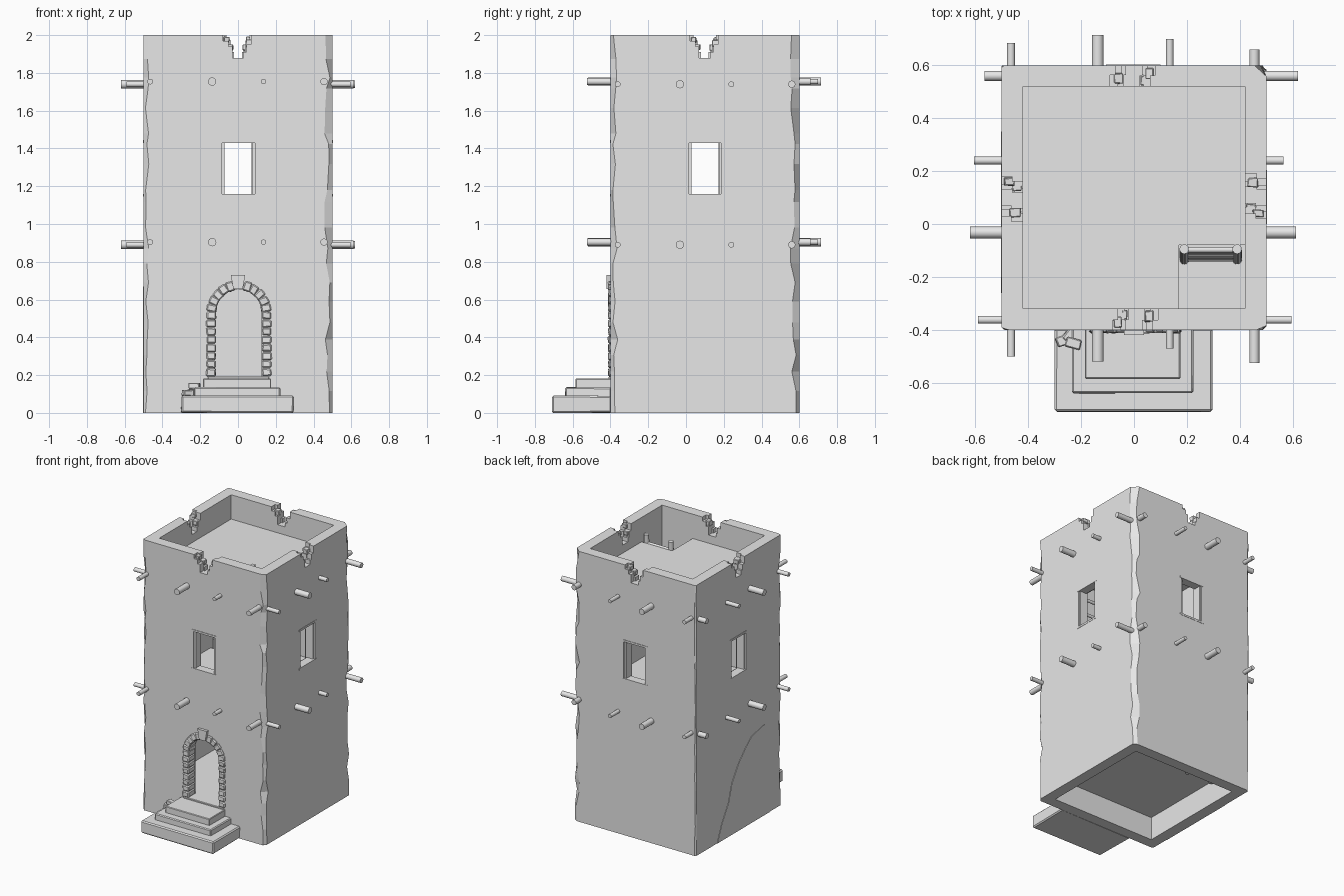
import bpy, bmesh, math, random
from mathutils import Matrix, Vector

random.seed(4)
if "Cube" in bpy.data.objects:
    bpy.data.objects.remove(bpy.data.objects["Cube"], do_unlink=True)

stone = bpy.data.materials.new("pale_stone")
stone.use_nodes = True
stone.diffuse_color = (0.8, 0.8, 0.8, 1)
stone.node_tree.nodes["Principled BSDF"].inputs["Base Color"].default_value = (0.8, 0.8, 0.8, 1)


def finish(name, bm, smooth=False):
    bmesh.ops.recalc_face_normals(bm, faces=bm.faces)
    mesh = bpy.data.meshes.new(name)
    bm.to_mesh(mesh)
    bm.free()
    mesh.materials.append(stone)
    if smooth:
        mesh.shade_smooth()
        mesh.set_sharp_from_angle(angle=math.radians(40))
    obj = bpy.data.objects.new(name, mesh)
    bpy.context.scene.collection.objects.link(obj)
    return obj


def add_box(bm, lo, hi, matrix=Matrix(), bevel=0, jitter=0):
    lo, hi = Vector(lo), Vector(hi)
    part = bmesh.new()
    bmesh.ops.create_cube(part, size=1, matrix=Matrix.Translation((lo + hi) / 2) @ Matrix.Diagonal((*(hi - lo), 1)))
    for v in part.verts:
        v.co += Vector([random.uniform(-jitter, jitter) for _ in range(3)])
    if bevel:
        bmesh.ops.bevel(part, geom=part.edges[:], offset=bevel, segments=1, affect='EDGES')
    part.transform(matrix)
    temp = bpy.data.meshes.new("temp")
    part.to_mesh(temp)
    part.free()
    bm.from_mesh(temp)
    bpy.data.meshes.remove(temp)


def add_prism(bm, points, y0, y1, matrix=Matrix()):
    front = [bm.verts.new(matrix @ Vector((x, y0, z))) for x, z in points]
    back = [bm.verts.new(matrix @ Vector((x, y1, z))) for x, z in points]
    bm.faces.new(front)
    bm.faces.new(back[::-1])
    for i in range(len(points)):
        j = (i + 1) % len(points)
        bm.faces.new((front[i], back[i], back[j], front[j]))


def add_rod(bm, a, b, radius):
    a, b = Vector(a), Vector(b)
    turn = (b - a).to_track_quat('Z', 'Y').to_matrix().to_4x4()
    bmesh.ops.create_cone(bm, cap_ends=True, segments=16, radius1=radius, radius2=radius,
                          depth=(b - a).length, matrix=Matrix.Translation((a + b) / 2) @ turn)


def cut(obj, bm):
    cutter = finish("cutter", bm)
    cutter.hide_render = True
    mod = obj.modifiers.new("cut", 'BOOLEAN')
    mod.operation, mod.solver, mod.object = 'DIFFERENCE', 'EXACT', cutter
    bpy.context.view_layer.update()
    result = bpy.data.meshes.new_from_object(obj.evaluated_get(bpy.context.evaluated_depsgraph_get()))
    obj.modifiers.clear()
    obj.data = result
    bpy.data.objects.remove(cutter, do_unlink=True)


# Each wall in turn: front, left, back, right, with the wall face at local y = -0.5
centre = Matrix.Translation((0, 0.1, 0))
walls = [centre @ Matrix.Rotation(math.radians(a), 4, 'Z') for a in (0, 90, 180, 270)]

# Tower body with irregularly worn vertical corners
bm = bmesh.new()
wear = [0.02, 0.03, 0.035, 0.008]
rings = []
levels = 20
for k in range(levels + 1):
    z = 2 * k / levels
    if 0 < k < levels:
        z += random.uniform(-0.03, 0.03)
    ring = []
    for (sx, sy), w in zip(((-1, -1), (1, -1), (1, 1), (-1, 1)), wear):
        a, b = [w * random.uniform(0.4, 1.4) for _ in range(2)]
        pair = [(sx * 0.5, 0.1 + sy * (0.5 - a), z), (sx * (0.5 - b), 0.1 + sy * 0.5, z)]
        ring += [bm.verts.new(p) for p in (pair if sx == sy else pair[::-1])]
    rings.append(ring)
for r0, r1 in zip(rings, rings[1:]):
    for i in range(8):
        j = (i + 1) % 8
        bm.faces.new((r0[i], r0[j], r1[j], r1[i]))
bm.faces.new(rings[0])
bm.faces.new(rings[-1])
tower = finish("tower_walls", bm)

# Hollow interior
bm = bmesh.new()
add_box(bm, (-0.42, -0.32, -0.1), (0.42, 0.52, 2.1))
cut(tower, bm)

# Window openings
for lo, hi in (((-0.085, -0.6, 1.145), (0.09, 0.8, 1.445)), ((-0.7, 0.015, 1.145), (0.7, 0.185, 1.445))):
    bm = bmesh.new()
    add_box(bm, lo, hi)
    cut(tower, bm)

# Arched doorway
bm = bmesh.new()
arc = [(0.125 * math.cos(t * math.pi / 14), 0.53 + 0.125 * math.sin(t * math.pi / 14)) for t in range(15)]
add_prism(bm, [(0.125, 0.185)] + arc + [(-0.125, 0.185)], -0.5, -0.3)
cut(tower, bm)

# Broken notches in the parapet, stepped differently on the outer and inner half
left = [(-0.08, 2.1), (-0.08, 1.97), (-0.05, 1.97), (-0.05, 1.94), (-0.03, 1.94), (-0.03, 1.88)]
right = [(0.03, 1.88), (0.03, 1.91), (0.045, 1.91), (0.045, 1.95), (0.07, 1.95), (0.07, 2.1)]
outer = left + right
inner = [(0.01 - x, z) for x, z in outer]
for y0, y1, shape in ((-0.55, -0.462, outer), (-0.4625, -0.38, inner)):
    bm = bmesh.new()
    for m in walls:
        add_prism(bm, shape, y0, y1, m)
    cut(tower, bm)

# Loose bricks in the notches
bm = bmesh.new()
for m in walls:
    add_box(bm, (-0.075, -0.49, 1.96), (-0.045, -0.45, 1.99), m, 0.003, 0.003)
    add_box(bm, (0.04, -0.47, 1.94), (0.075, -0.43, 1.975), m, 0.003, 0.003)
    add_box(bm, (-0.045, -0.46, 1.92), (-0.025, -0.425, 1.95), m, 0.003, 0.002)
finish("notch_bricks", bm)

# Window frames: lintel, sill and jambs
bm = bmesh.new()
for m in walls:
    for z in (1.145, 1.43):
        add_box(bm, (-0.1, -0.502, z), (0.105, -0.44, z + 0.014), m)
    for x in (-0.088, 0.076):
        add_box(bm, (x, -0.49, 1.15), (x + 0.016, -0.43, 1.44), m)
finish("window_frames", bm)

# Cracked plaster patch on one side wall
bm = bmesh.new()
crack = [(-0.25, 0), (-0.2, 0.12), (-0.12, 0.25), (-0.08, 0.38), (0, 0.5), (0.08, 0.58), (0.15, 0.64),
         (0.3, 0.67), (0.33, 0.55), (0.31, 0.4), (0.35, 0.3), (0.33, 0.15), (0.36, 0)]
add_prism(bm, crack, -0.503, -0.499, walls[3])
finish("plaster_patch", bm)

# Doorway stones: two piers, an arch and a keystone
bm = bmesh.new()
for side in (-1, 1):
    for k in range(8):
        z = 0.195 + k * 0.043
        x = 0.005 + side * 0.147
        add_box(bm, (x - 0.025, -0.412, z), (x + 0.025, -0.33, z + 0.04), bevel=0.006, jitter=0.003)
    for k in range(5):
        turn = Matrix.Rotation(side * math.radians(80 - k * 15.5), 4, 'Y')
        add_box(bm, (-0.02, -0.412, 0.12), (0.02, -0.33, 0.17),
                Matrix.Translation((0.005, 0, 0.53)) @ turn, 0.006, 0.003)
add_prism(bm, [(-0.025, 0.655), (0.025, 0.655), (0.038, 0.73), (-0.038, 0.73)], -0.42, -0.33)
finish("door_stones", bm)

# Front steps, threshold and rubble
bm = bmesh.new()
add_box(bm, (-0.3, -0.71, 0), (0.295, -0.395, 0.09), bevel=0.008, jitter=0.002)
add_box(bm, (-0.235, -0.64, 0.08), (0.225, -0.395, 0.135), bevel=0.006, jitter=0.002)
add_box(bm, (-0.185, -0.585, 0.13), (0.175, -0.395, 0.182), bevel=0.004)
add_box(bm, (-0.16, -0.41, 0.17), (0.165, -0.32, 0.193), bevel=0.003)
finish("front_steps", bm)
bm = bmesh.new()
for x, y, z, a in ((-0.265, -0.44, 0.105, 20), (-0.23, -0.45, 0.145, -15), (-0.24, -0.42, 0.11, 50)):
    add_box(bm, (-0.028, -0.02, -0.015), (0.028, 0.02, 0.015),
            Matrix.Translation((x, y, z)) @ Matrix.Rotation(math.radians(a), 4, 'Z'), 0.004, 0.003)
finish("rubble", bm)

# Ground, middle and roof floors, the upper two with a hatch in one corner
bm = bmesh.new()
add_box(bm, (-0.425, -0.325, 0.17), (0.425, 0.525, 0.19))
finish("ground_floor", bm)
for name, top, m in (("roof_floor", 1.82, walls[0]), ("middle_floor", 0.96, walls[2])):
    bm = bmesh.new()
    add_box(bm, (-0.425, -0.425, top - 0.04), (0.17, 0.425, top), m)
    add_box(bm, (0.17, -0.18, top - 0.04), (0.425, 0.425, top), m)
    finish(name, bm)

# Ladders, turned half way round from one storey to the next
for name, z0, z1, m in (("upper_ladder", 0.94, 1.88, walls[0]), ("lower_ladder", 0.14, 1.03, walls[2])):
    bm = bmesh.new()
    for x in (0.19, 0.39):
        add_rod(bm, m @ Vector((x, -0.235, z0)), m @ Vector((x, -0.195, z1)), 0.018)
    for k in range(8):
        t = (k + 1) / 8.6
        y, z = -0.235 + 0.04 * t, z0 + (z1 - z0) * t
        add_rod(bm, m @ Vector((0.19, y, z)), m @ Vector((0.39, y, z)), 0.011)
    finish(name, bm, True)

# Floor beams poking out through the walls, each (position, start, end, radius)
lengthwise = [(-0.465, -0.5, 0.685, 0.015), (-0.137, -0.52, 0.715, 0.022),
              (0.135, -0.47, 0.7, 0.014), (0.455, -0.525, 0.66, 0.019)]
crosswise = [(0.56, -0.565, 0.62, 0.019), (0.24, -0.605, 0.565, 0.015),
             (-0.032, -0.62, 0.612, 0.022), (-0.362, -0.59, 0.595, 0.015)]
for name, z in (("lower_beams", 0.89), ("upper_beams", 1.74)):
    bm = bmesh.new()
    for x, a, b, r in lengthwise:
        add_rod(bm, (x, a, z + 0.014), (x, b, z + 0.014), r)
    for y, a, b, r in crosswise:
        add_rod(bm, (a, y, z), (b, y, z), r)
    finish(name, bm, True)
